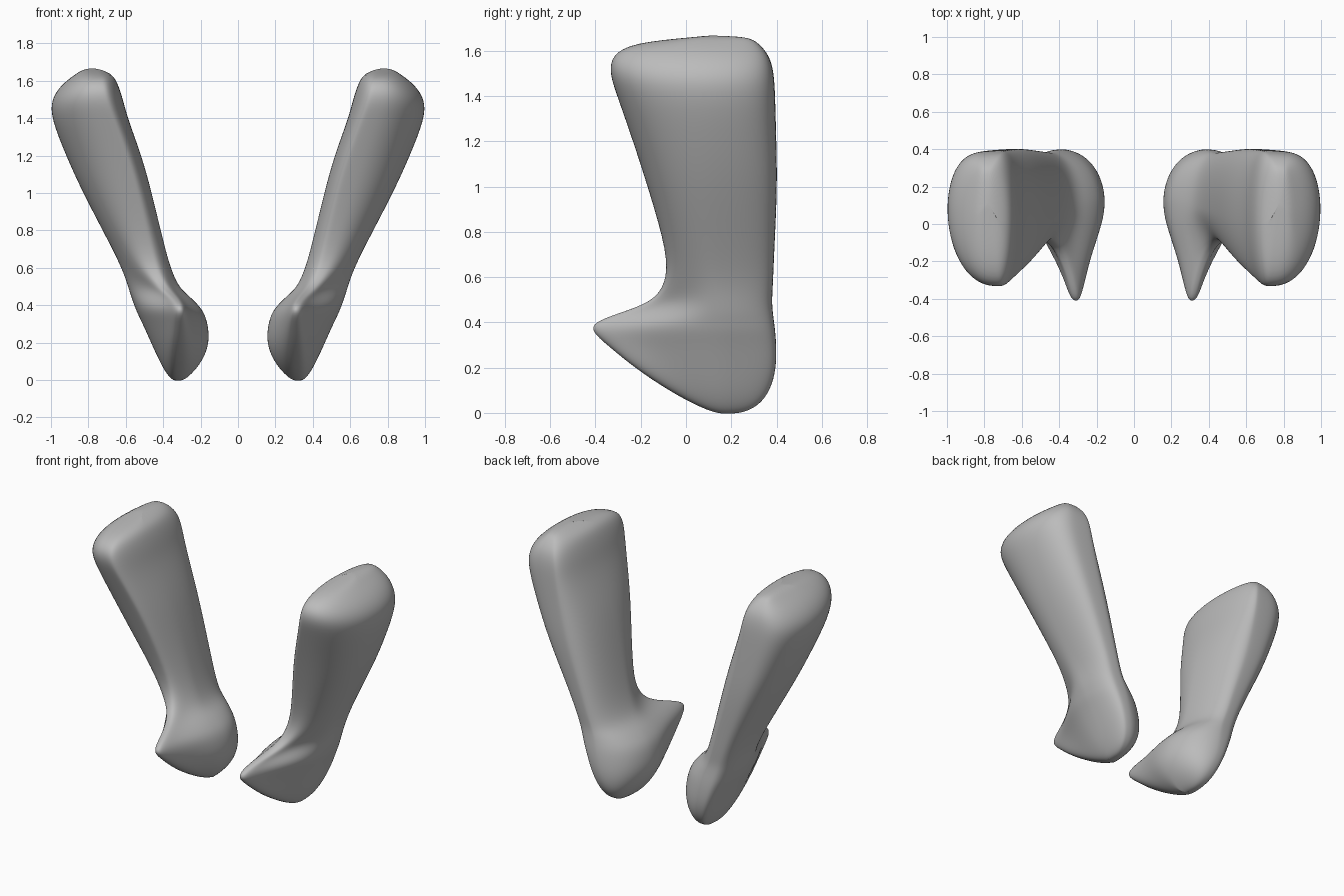
import bpy, bmesh
from math import sin, cos, pi, sqrt

default = bpy.data.objects.get("Cube")
if default:
    bpy.data.objects.remove(default, do_unlink=True)

SIDES = 40

# One flat colour for both bones
grey = bpy.data.materials.new("bone grey")
grey.use_nodes = True
tone = (0.5, 0.5, 0.5, 1)
grey.diffuse_color = tone
grey.node_tree.nodes["Principled BSDF"].inputs["Base Color"].default_value = tone

# Horizontal sections from the rounded keel to the broad head:
# height, front y, back y, inner x, outer x, front ridge x, back ridge x, front fullness
SECTIONS = [
    (0, .13, .25, .29, .35, .32, .32, 1),
    (.03, .05, .32, .25, .38, .32, .33, 1),
    (.1, -.08, .375, .19, .42, .32, .34, .8),
    (.2, -.23, .4, .15, .465, .32, .37, .55),
    (.3, -.35, .4, .16, .51, .31, .39, .4),
    (.36, -.42, .395, .18, .54, .31, .4, .33),
    (.4, -.41, .39, .21, .555, .31, .41, .3),
    (.44, -.3, .385, .25, .57, .33, .42, .3),
    (.49, -.15, .38, .31, .585, .38, .44, .45),
    (.57, -.09, .385, .35, .61, .44, .47, .75),
    (.7, -.08, .39, .39, .67, .48, .51, .95),
    (1, -.17, .405, .46, .83, .545, .61, 1),
    (1.2, -.235, .4, .515, .92, .605, .66, 1),
    (1.4, -.305, .395, .59, 1, .68, .7, 1),
    (1.5, -.34, .39, .615, 1, .72, .71, 1),
    (1.58, -.33, .37, .64, .945, .73, .73, 1),
    (1.635, -.24, .32, .67, .87, .74, .76, 1),
    (1.66, .03, .28, .73, .83, .77, .78, 1),
]


def front_bulge(s, fullness):
    """Blend a rounded nose with a thin fin that flares towards the back."""
    return fullness * s ** 0.8 + (1 - fullness) * s ** 6


def ring(section):
    """Points around one section: finned front, blunt outer back, round inner back."""
    z, front, back, inner, outer, front_x, back_x, fullness = section
    points = []
    for i in range(SIDES):
        angle = 2 * pi * i / SIDES
        along, across = -cos(angle), sin(angle)
        s = abs(across)
        ridge = front_x + (back_x - front_x) * (along + 1) / 2
        middle = 0.18 - 0.07 * z
        if across > 0:
            width = outer - ridge
            bulge = s ** 0.52 if along > 0 else front_bulge(s, fullness)
        else:
            middle += 0.05 * across * s
            width = inner - ridge
            bulge = s ** (1.4 - 0.45 * fullness) if along > 0 else front_bulge(s, sqrt(fullness))
        reach = back - middle if along > 0 else middle - front
        points.append((ridge + width * bulge, middle + along * reach, z))
    return points


def make_bone(name, side):
    """Loft the sections, mirrored across x for the other side."""
    bm = bmesh.new()
    rings = [[bm.verts.new((x * side, y, z)) for x, y, z in ring(s)] for s in SECTIONS]
    for low, high in zip(rings, rings[1:]):
        for i in range(SIDES):
            j = (i + 1) % SIDES
            bm.faces.new((low[i], low[j], high[j], high[i]))
    # Close both ends with slightly domed fans
    for end, lift in ((rings[0], -0.004), (rings[-1], 0.008)):
        centre = sum((v.co for v in end), end[0].co * 0) / SIDES
        centre.z += lift
        tip = bm.verts.new(centre)
        for i in range(SIDES):
            bm.faces.new((end[i], end[(i + 1) % SIDES], tip))
    bmesh.ops.recalc_face_normals(bm, faces=bm.faces)
    for face in bm.faces:
        face.smooth = True
    mesh = bpy.data.meshes.new(name)
    bm.to_mesh(mesh)
    bm.free()
    mesh.materials.append(grey)
    bone = bpy.data.objects.new(name, mesh)
    bpy.context.collection.objects.link(bone)
    soften = bone.modifiers.new("soften", "SUBSURF")
    soften.levels = soften.render_levels = 2


make_bone("left_bone", 1)
make_bone("right_bone", -1)
